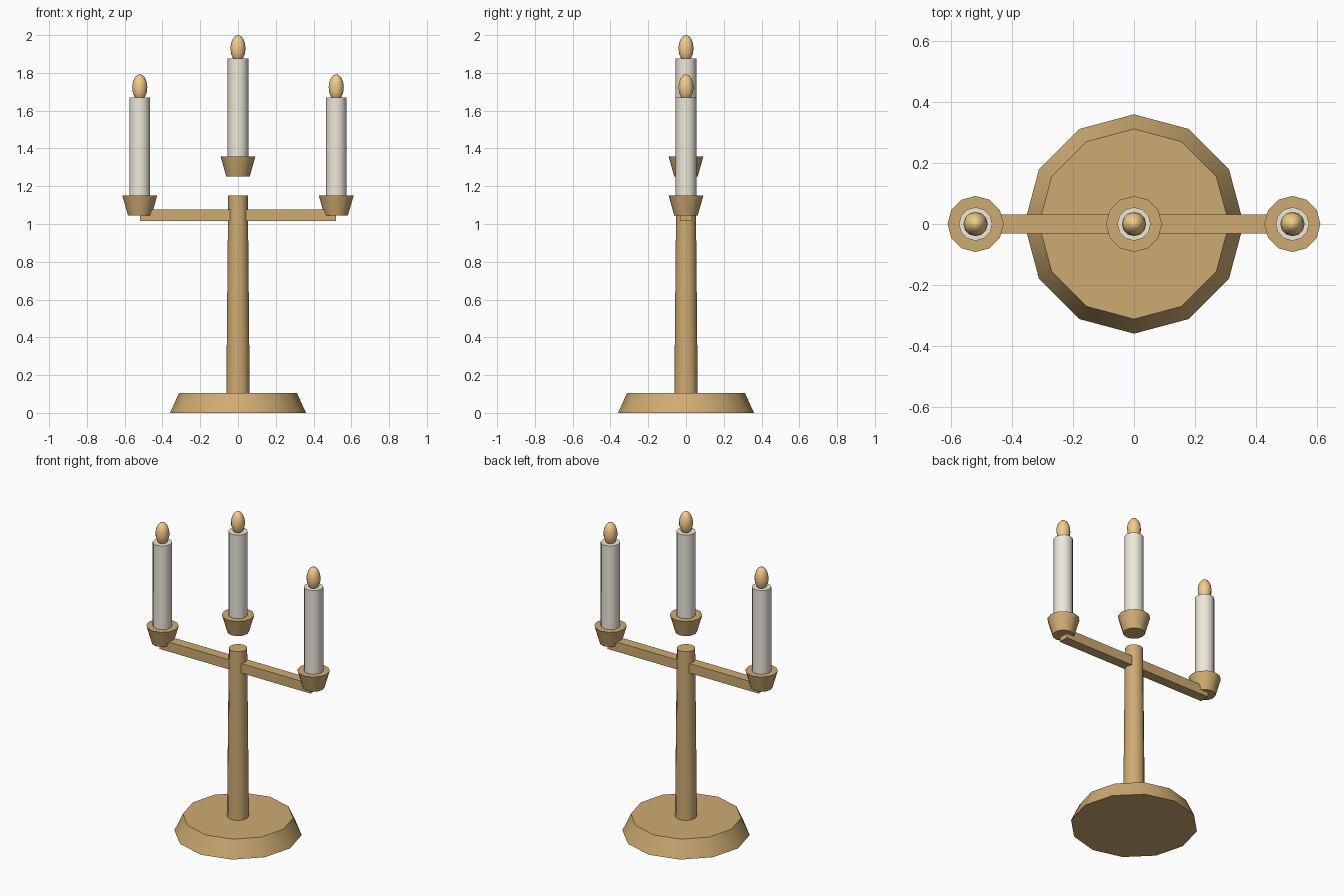
import bpy
from math import radians

if "Cube" in bpy.data.objects:
    bpy.data.objects.remove(bpy.data.objects["Cube"])


def material(name, color):
    m = bpy.data.materials.new(name)
    m.diffuse_color = color
    m.use_nodes = True
    m.node_tree.nodes["Principled BSDF"].inputs["Base Color"].default_value = m.diffuse_color
    return m


brass = material("brass", (0.62, 0.41, 0.17, 1))
wax = material("wax", (0.85, 0.81, 0.70, 1))
fire = material("fire", (0.90, 0.60, 0.25, 1))


def finish(name, mat, smooth=True):
    o = bpy.context.object
    o.name = name
    o.data.materials.append(mat)
    if smooth:
        bpy.ops.object.shade_smooth_by_angle(angle=radians(40))
    return o


def frustum(name, x, z0, z1, r0, r1, mat, sides=12):
    bpy.ops.mesh.primitive_cone_add(vertices=sides, radius1=r0, radius2=r1,
                                    depth=z1 - z0, location=(x, 0, (z0 + z1) / 2))
    return finish(name, mat)


# Base and tapered stem
frustum("base", 0, 0, 0.105, 0.36, 0.312, brass)
frustum("stem", 0, 0.105, 1.15, 0.062, 0.052, brass)

# Side arms, each running from the stem to its cup
for side, label in ((-1, "left"), (1, "right")):
    bpy.ops.mesh.primitive_cube_add(size=1, location=(side * 0.26, 0, 1.047))
    o = finish(label + "_arm", brass, smooth=False)
    o.scale = (0.52, 0.062, 0.06)

# Cup, candle and flame; the middle set floats above the stem
for label, x, z in (("left", -0.52, 1.045), ("middle", 0, 1.252), ("right", 0.52, 1.045)):
    frustum(label + "_cup", x, z, z + 0.105, 0.062, 0.092, brass)
    frustum(label + "_candle", x, z + 0.105, z + 0.625, 0.055, 0.055, wax)
    bpy.ops.mesh.primitive_uv_sphere_add(segments=12, ring_count=8, radius=1,
                                         location=(x, 0, z + 0.678))
    flame = finish(label + "_flame", fire)
    flame.scale = (0.04, 0.04, 0.07)
